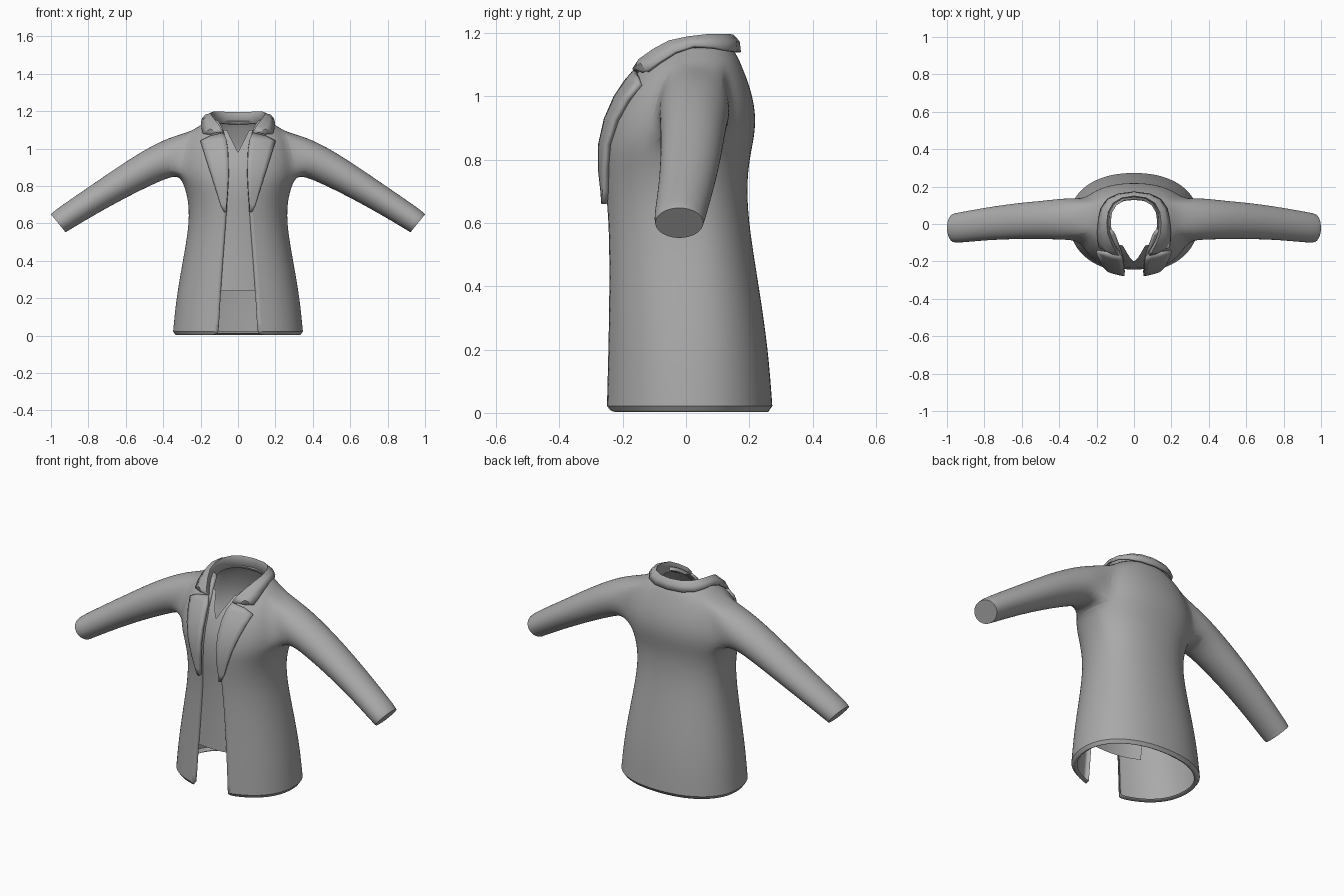
import bpy, bmesh, math
from mathutils import Vector

if "Cube" in bpy.data.objects:
    bpy.data.objects.remove(bpy.data.objects["Cube"])

cloth = bpy.data.materials.new("grey cloth")
cloth.diffuse_color = (0.40, 0.40, 0.40, 1)
cloth.use_nodes = True
cloth.node_tree.nodes["Principled BSDF"].inputs["Base Color"].default_value = cloth.diffuse_color
YC, N = 0.02, 2.2          # depth of the side seam, squareness of the cross-section

# torso rings: z, half width, front y, back y, half opening
RINGS = [(0.003, .337, -.247, .262, .11), (.022, .350, -.260, .275, .11),
         (.2, .333, -.254, .262, .10), (.4, .297, -.250, .232, .087),
         (.58, .265, -.250, .202, .073), (.7, .264, -.258, .193, .065),
         (.79, .285, -.266, .200, .058), (.85, .312, -.262, .213, .055),
         (.93, .315, -.244, .225, .055), (1.02, .292, -.205, .208, .058),
         (1.09, .255, -.150, .180, .075), (1.125, .205, -.115, .165, .09),
         (1.155, .155, -.075, .145, .11)]
COLS, C0, C1, R0, R1 = 12, 4, 8, 7, 10     # armhole column and row limits


def ring_point(ring, t):
    z, hw, yf, yb, _ = ring
    s, c = max(math.sin(t), 0) ** (2 / N), math.cos(t)
    depth = (yf - YC) if c > 0 else (yb - YC)
    return Vector((hw * s, YC + depth * abs(c) ** (2 / N), z))


def front_y(x, z):
    """Depth of the torso front at x, z."""
    a, b = RINGS[0], RINGS[1]
    for a, b in zip(RINGS, RINGS[1:]):
        if z <= b[0]:
            break
    f = min(max((z - a[0]) / (b[0] - a[0]), 0), 1)
    hw, yf = a[1] + f * (b[1] - a[1]), a[2] + f * (b[2] - a[2])
    return YC + (yf - YC) * max(1 - (abs(x) / hw) ** N, 0) ** (1 / N)


def finish(name, bm, subdiv=0, thick=0, rim_only=False):
    me = bpy.data.meshes.new(name)
    bm.to_mesh(me)
    bm.free()
    ob = bpy.data.objects.new(name, me)
    bpy.context.collection.objects.link(ob)
    me.materials.append(cloth)
    mir = ob.modifiers.new("mirror", 'MIRROR')
    mir.merge_threshold = 0.002
    if subdiv:
        ob.modifiers.new("smooth", 'SUBSURF').levels = subdiv
        ob.modifiers["smooth"].render_levels = subdiv
    if thick:
        so = ob.modifiers.new("thickness", 'SOLIDIFY')
        so.thickness, so.offset, so.use_rim_only = thick, -1, rim_only
    bpy.ops.object.select_all(action='DESELECT')
    ob.select_set(True)
    bpy.context.view_layer.objects.active = ob
    bpy.ops.object.shade_smooth_by_angle(angle=math.radians(35))
    return ob


def sheet(rows):
    """Half sheet of quads from rows of points."""
    bm = bmesh.new()
    g = [[bm.verts.new(p) for p in r] for r in rows]
    for a, b in zip(g, g[1:]):
        for i in range(len(a) - 1):
            bm.faces.new((a[i], a[i + 1], b[i + 1], b[i]))
    return bm


# jacket torso with armholes
bm = bmesh.new()
grid = []
for ring in RINGS:
    t0 = math.asin((ring[4] / ring[1]) ** (N / 2))
    grid.append([bm.verts.new(ring_point(ring, t0 + (math.pi - t0) * c / COLS))
                 for c in range(COLS + 1)])
for r in range(len(RINGS) - 1):
    for c in range(COLS):
        if not (R0 <= r < R1 and C0 <= c < C1):
            bm.faces.new((grid[r][c], grid[r][c + 1], grid[r + 1][c + 1], grid[r + 1][c]))

# sleeves grown from the armhole: top x, z, bottom x, z, front y, back y
loop = [grid[R0][c] for c in range(C0, C1 + 1)]
loop += [grid[r][C1] for r in range(R0 + 1, R1 + 1)]
loop += [grid[R1][c] for c in range(C1 - 1, C0 - 1, -1)]
loop += [grid[r][C0] for r in range(R1 - 1, R0, -1)]
n = len(loop)
for tx, tz, bx, bz, y0, y1 in [(.36, 1.064, .355, .852, -.085, .140),
                               (.50, .995, .45, .812, -.080, .125),
                               (.66, .890, .60, .738, -.080, .112),
                               (.82, .780, .76, .650, -.086, .088),
                               (.985, .667, .907, .562, -.102, .060),
                               (1.0, .648, .922, .553, -.097, .055)]:
    top, bot = Vector((tx, 0, tz)), Vector((bx, 0, bz))
    mid, up = (top + bot) / 2, (top - bot) / 2 * 1.03
    new = []
    for i in range(n):
        a = (i - (C1 - C0) / 2) * 2 * math.pi / n
        p = mid - up * math.cos(a)
        p.y = (y0 + y1) / 2 + (y1 - y0) / 2 * 1.03 * math.sin(a)
        new.append(bm.verts.new(p))
    for i in range(n):
        j = (i + 1) % n
        bm.faces.new((loop[i], loop[j], new[j], new[i]))
    loop = new
cap = bm.faces.new(loop)

# crisp cuffs and hem
crease = bm.edges.layers.float.new("crease_edge")
for e in cap.edges:
    e[crease] = 1
hem = set(grid[1])
for e in bm.edges:
    if e.verts[0] in hem and e.verts[1] in hem:
        e[crease] = 1
finish("jacket_body", bm, 2, .02, True)

# lapels: z and x of the roll line, z and x of the outer edge
rows = []
for zi, xi, zo, xo in [(.66, .064, .66, .075), (.70, .062, .70, .094), (.77, .056, .77, .116),
                       (.85, .052, .85, .141), (.93, .052, .93, .167),
                       (1.0, .055, .995, .187), (1.05, .062, 1.043, .202),
                       (1.085, .078, 1.07, .148)]:
    row = []
    for k in range(6):
        x, z = xi + (xo - xi) * k / 5, zi + (zo - zi) * k / 5
        row.append(Vector((x, front_y(x, z) - .018, z)))
    rows.append(row)
finish("lapels", sheet(rows), 0, .02)

# collar: outer edge, fold and inner edge from the notch round to the back
SECTIONS = [((.145, -.139, 1.075), (.080, -.170, 1.088), (.076, -.145, 1.080)),
            ((.188, -.125, 1.082), (.096, -.150, 1.118), (.090, -.125, 1.095)),
            ((.196, -.085, 1.112), (.120, -.105, 1.150), (.108, -.085, 1.115)),
            ((.197, -.035, 1.143), (.140, -.055, 1.177), (.120, -.040, 1.130)),
            ((.192, .025, 1.162), (.146, .005, 1.190), (.124, .010, 1.138)),
            ((.178, .085, 1.158), (.138, .065, 1.197), (.118, .060, 1.138)),
            ((.145, .133, 1.148), (.112, .112, 1.198), (.094, .100, 1.136)),
            ((.085, .163, 1.142), (.066, .140, 1.197), (.055, .123, 1.134)),
            ((0, .174, 1.140), (0, .150, 1.196), (0, .130, 1.133))]
rows = []
for outer, fold, inner in SECTIONS:
    o, f, i = Vector(outer), Vector(fold), Vector(inner)
    mid = (o + f) / 2 + Vector((o.x * .03, (o.y - YC) * .05, .006))
    rows.append([i, f, mid, o])
bm = sheet(rows)
bmesh.ops.reverse_faces(bm, faces=bm.faces) if bm.faces[:][0].normal.z < 0 else None
bm.normal_update()
bm.faces.ensure_lookup_table()
if bm.faces[-1].normal.y < 0:
    bmesh.ops.reverse_faces(bm, faces=bm.faces)
finish("collar", bm, 0, .012)

# shirt front with a V neck
rows = []
for z in (.24, .4, .58, .7, .79, .87, .93, .98, 1.02, 1.06, 1.10):
    x0 = max(0, (z - .98) * .5)
    row = []
    for k in range(7):
        x = x0 + (.2 - x0) * k / 6
        row.append(Vector((x, front_y(x, z) + .022, z)))
    rows.append(row)
finish("shirt_front", sheet(rows))
